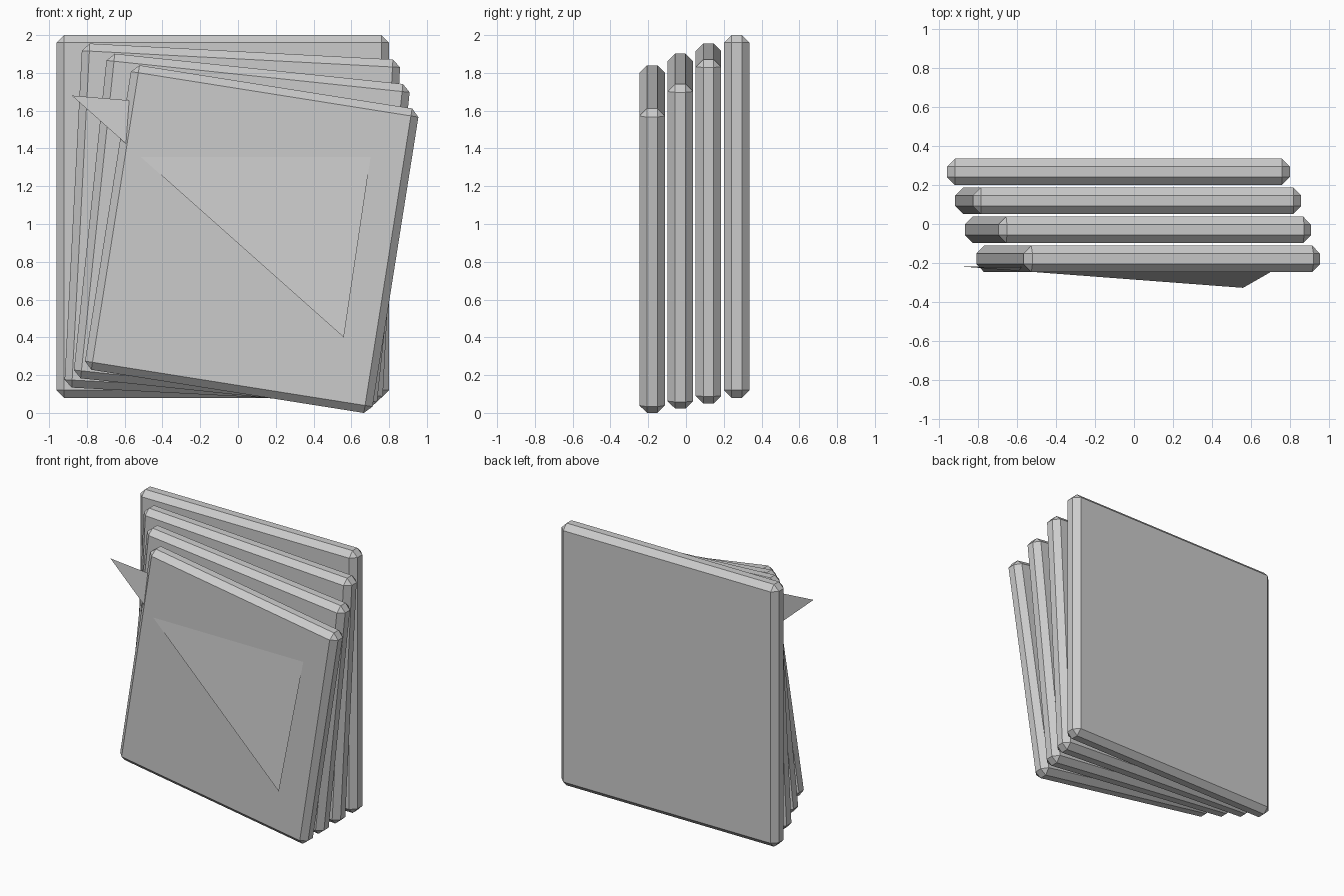
import bpy, bmesh, math
from mathutils import Vector

old = bpy.data.objects.get("Cube")
if old:
    bpy.data.objects.remove(old, do_unlink=True)

# single plain grey
grey = bpy.data.materials.new("plain_grey")
grey.use_nodes = True
colour = (0.6, 0.6, 0.6, 1)
grey.diffuse_color = colour
grey.node_tree.nodes["Principled BSDF"].inputs["Base Color"].default_value = colour


def add_object(name, bm):
    mesh = bpy.data.meshes.new(name)
    bm.to_mesh(mesh)
    bm.free()
    mesh.materials.append(grey)
    obj = bpy.data.objects.new(name, mesh)
    bpy.context.collection.objects.link(obj)
    return obj


def add_slab(name, size, centre, turn):
    """Upright slab with chamfered edges, turned about the depth axis."""
    bm = bmesh.new()
    bmesh.ops.create_cube(bm, size=1)
    bmesh.ops.scale(bm, vec=size, verts=bm.verts)
    obj = add_object(name, bm)
    obj.location = centre
    obj.rotation_euler.y = math.radians(turn)
    chamfer = obj.modifiers.new("chamfer", 'BEVEL')
    chamfer.width = 0.04
    chamfer.segments = 1
    chamfer.limit_method = 'NONE'


# four slabs, each smaller and turned further toward the front
names = ["back_slab", "second_slab", "third_slab", "front_slab"]
centres = [(-0.08, 1.04), (-0.03, 1.0025), (0.02, 0.962), (0.0725, 0.92)]
for i, (name, (x, z)) in enumerate(zip(names, centres)):
    size = (1.76 - 0.073 * i, 0.135, 1.92 - 0.096 * i)
    add_slab(name, size, (x, 0.268 - 0.149 * i, z), 3 * i)

# thin leaning triangle that cuts through the front slab
bm = bmesh.new()
corners = [(-0.88, 1.68), (0.56, 0.40), (0.73, 1.545)]
bm.faces.new([bm.verts.new(Vector((x, -0.247 + 0.085 * (z - 1.35), z)))
              for x, z in corners])
add_object("triangle_sheet", bm)
